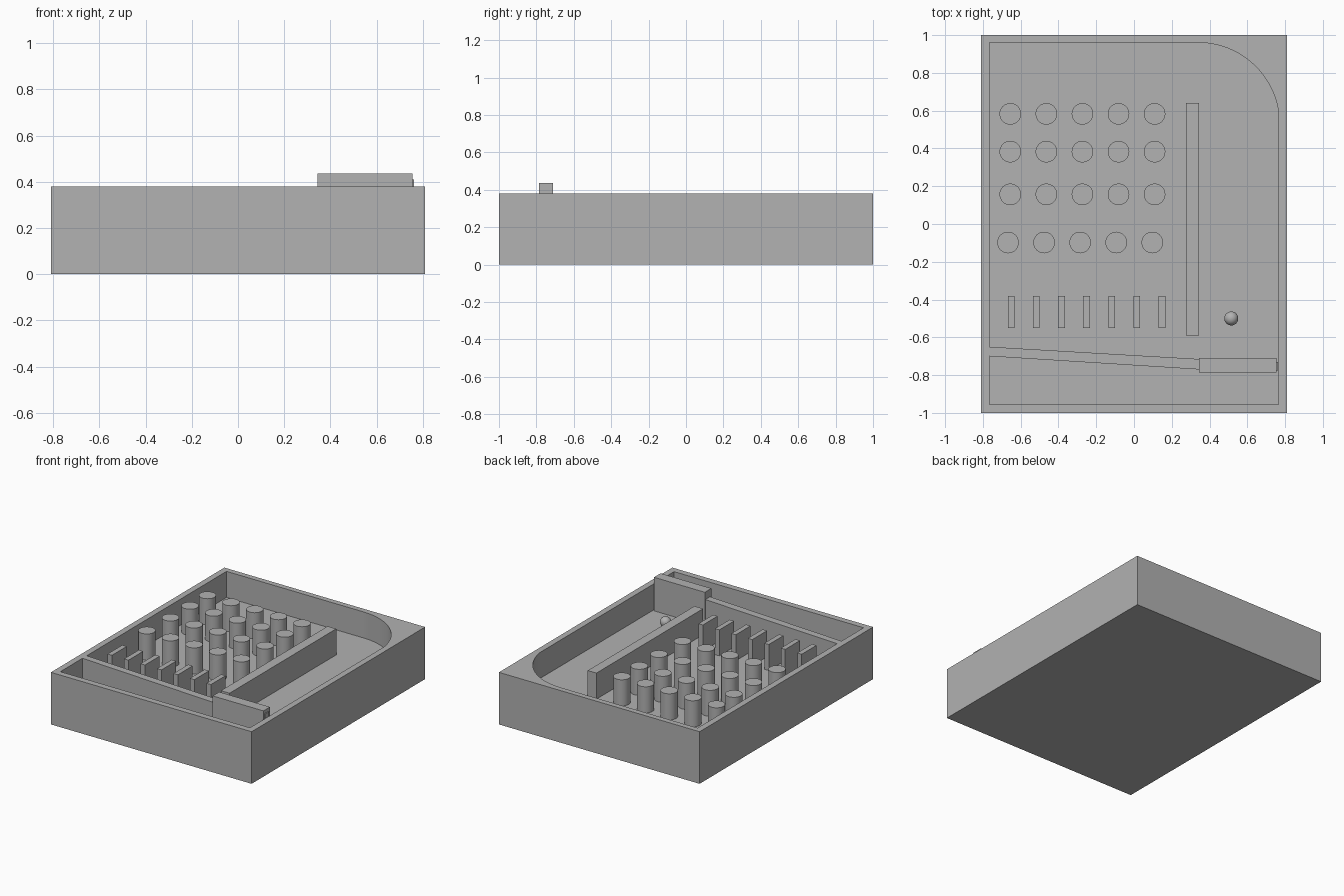
import bpy, bmesh, math

cube = bpy.data.objects.get("Cube")
if cube:
    bpy.data.objects.remove(cube, do_unlink=True)

grey = bpy.data.materials.new("plain_grey")
grey.use_nodes = True
colour = (0.445, 0.445, 0.445, 1)
grey.diffuse_color = colour
grey.node_tree.nodes["Principled BSDF"].inputs["Base Color"].default_value = colour

FLOOR, RIM = 0.19, 0.38


def prism(name, outline, z0, z1):
    """Extrude a counter-clockwise outline from z0 to z1."""
    bm = bmesh.new()
    face = bm.faces.new([bm.verts.new((x, y, z0)) for x, y in outline])
    top = bmesh.ops.extrude_face_region(bm, geom=[face])["geom"]
    verts = [v for v in top if isinstance(v, bmesh.types.BMVert)]
    bmesh.ops.translate(bm, vec=(0, 0, z1 - z0), verts=verts)
    bmesh.ops.recalc_face_normals(bm, faces=bm.faces[:])
    mesh = bpy.data.meshes.new(name)
    bm.to_mesh(mesh)
    bm.free()
    mesh.materials.append(grey)
    obj = bpy.data.objects.new(name, mesh)
    bpy.context.collection.objects.link(obj)
    return obj


def box(name, x0, x1, y0, y1, z0, z1):
    return prism(name, [(x0, y0), (x1, y0), (x1, y1), (x0, y1)], z0, z1)


def smooth(obj):
    bpy.ops.object.select_all(action="DESELECT")
    obj.select_set(True)
    bpy.context.view_layer.objects.active = obj
    bpy.ops.object.shade_smooth_by_angle(angle=math.radians(30))


# Tray with a pocket that has one rounded back corner
case = box("case", -0.81, 0.81, -1, 1, 0, RIM)
radius, cx, cy = 0.43, 0.34, 0.53
arc = [(cx + radius * math.cos(a), cy + radius * math.sin(a))
       for a in (math.radians(8 + 82 * i / 32) for i in range(33))]
pocket = [(-0.765, -0.955), (0.765, -0.955)] + arc + [(-0.765, 0.96)]
cutter = prism("pocket_cutter", pocket, FLOOR, 0.6)
cutter.hide_render = True
cut = case.modifiers.new("pocket", "BOOLEAN")
cut.operation = "DIFFERENCE"
cut.solver = "EXACT"
cut.object = cutter
bpy.context.view_layer.objects.active = case
bpy.ops.object.modifier_apply(modifier=cut.name)
bpy.data.objects.remove(cutter, do_unlink=True)
smooth(case)

# Sloping divider, launch lane wall and raised stop block
prism("sloping_divider", [(-0.765, -0.70), (0.345, -0.77),
                          (0.345, -0.715), (-0.765, -0.65)], FLOOR, RIM)
box("lane_wall", 0.275, 0.345, -0.59, 0.64, FLOOR, RIM)
box("stop_block", 0.345, 0.755, -0.785, -0.71, FLOOR, 0.435)
box("stop_block_tab", 0.755, 0.762, -0.775, -0.73, FLOOR, 0.41)

# Scoring slot fins
for i in range(7):
    x = -0.65 + 0.133 * i
    box(f"slot_fin_{i + 1}", x - 0.018, x + 0.018, -0.55, -0.38, FLOOR, RIM)

# Grid of round pegs, front row shifted slightly
rows = [(0.583, -0.655), (0.383, -0.655), (0.157, -0.655), (-0.098, -0.667)]
for r, (y, start) in enumerate(rows):
    for c in range(5):
        x = start + 0.191 * c
        ring = [(x + 0.057 * math.cos(math.tau * k / 32),
                 y + 0.057 * math.sin(math.tau * k / 32)) for k in range(32)]
        smooth(prism(f"peg_{r + 1}_{c + 1}", ring, FLOOR, RIM))

# Ball in the lane
bpy.ops.mesh.primitive_uv_sphere_add(segments=32, ring_count=16, radius=0.037,
                                     location=(0.515, -0.5, 0.255))
ball = bpy.context.object
ball.name = "ball"
ball.data.materials.append(grey)
bpy.ops.object.shade_smooth()
